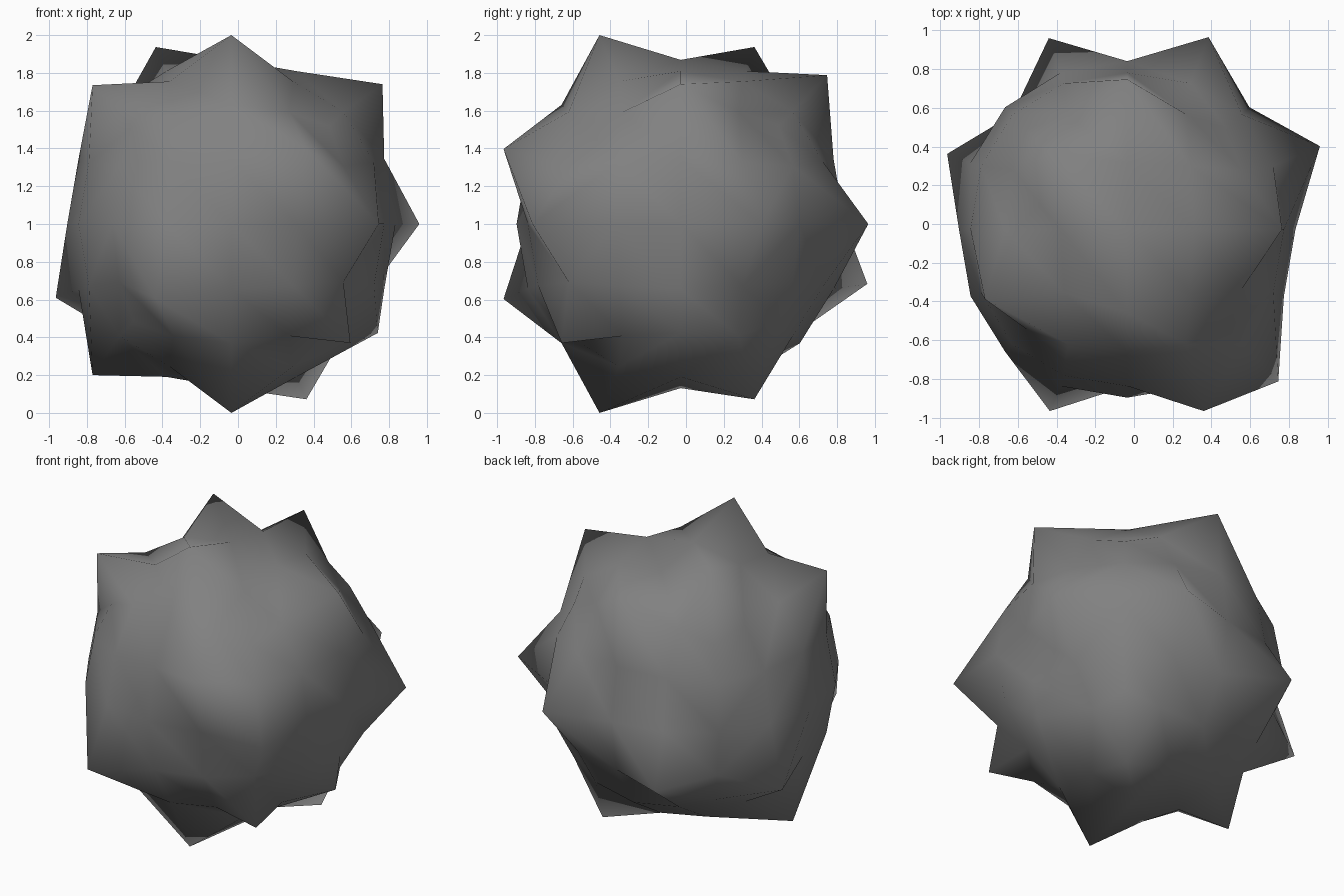
import bpy, bmesh
from mathutils import Vector

if "Cube" in bpy.data.objects:
    bpy.data.objects.remove(bpy.data.objects["Cube"])

CENTRE = Vector((-0.035, -0.028, 1.0))

# spike tips, relative to the ball centre
TIPS = [Vector(t) for t in (
    (0, -.43, 1.0), (0, -.43, -1.0),             # top and bottom, toward front
    (-.40, .39, .937), (.397, .39, -.928),       # top and bottom, toward back
    (.395, -.938, .397), (-.40, -.938, -.397),   # front pair
    (.42, .993, 0), (-.405, .988, -.317),        # back pair
    (.995, .43, 0), (-.93, .39, -.39),           # right and left
    (.80, 0, .74), (0, .775, .788), (.78, -.785, 0),
    (-.735, -.36, .735), (-.735, 0, -.80),
    (.63, -.63, -.63), (.775, 0, -.577))]

# which way the quads of each cube side are split (side axis, side sign)
SPLIT = {(2, 1): -1, (2, -1): 1, (0, 1): -1, (0, -1): -1, (1, 1): 1, (1, -1): -1}

# rounded cube
bpy.ops.mesh.primitive_cube_add(size=2.07)
ball = bpy.context.object
ball.name = "spiky_ball"
sub = ball.modifiers.new("round", 'SUBSURF')
sub.levels = sub.render_levels = 2
bpy.ops.object.modifier_apply(modifier=sub.name)

# split the quads into triangles
bm = bmesh.new()
bm.from_mesh(ball.data)
for f in bm.faces[:]:
    c = f.calc_center_median()
    axis = max(range(3), key=lambda i: abs(c[i]))
    a, b = [i for i in range(3) if i != axis]
    side = (axis, 1 if c[axis] > 0 else -1)
    s = SPLIT[side]
    if side == (0, 1) and abs(c.y) > abs(c.z) + .1:
        s = -s
    ends = sorted(f.verts, key=lambda v: v.co[a] + s * v.co[b])
    bmesh.utils.face_split(f, ends[0], ends[-1])

# pull the vertex nearest to each tip out into a spike
directions = [(v, v.co.normalized()) for v in bm.verts]
for tip in TIPS:
    max(directions, key=lambda p: p[1].dot(tip))[0].co = tip
bmesh.ops.translate(bm, verts=bm.verts[:], vec=CENTRE)
bm.to_mesh(ball.data)
bm.free()
bpy.ops.object.shade_smooth()

grey = bpy.data.materials.new("dark_grey")
grey.diffuse_color = (0.22, 0.22, 0.22, 1)
grey.use_nodes = True
grey.node_tree.nodes["Principled BSDF"].inputs["Base Color"].default_value = grey.diffuse_color
ball.data.materials.append(grey)
